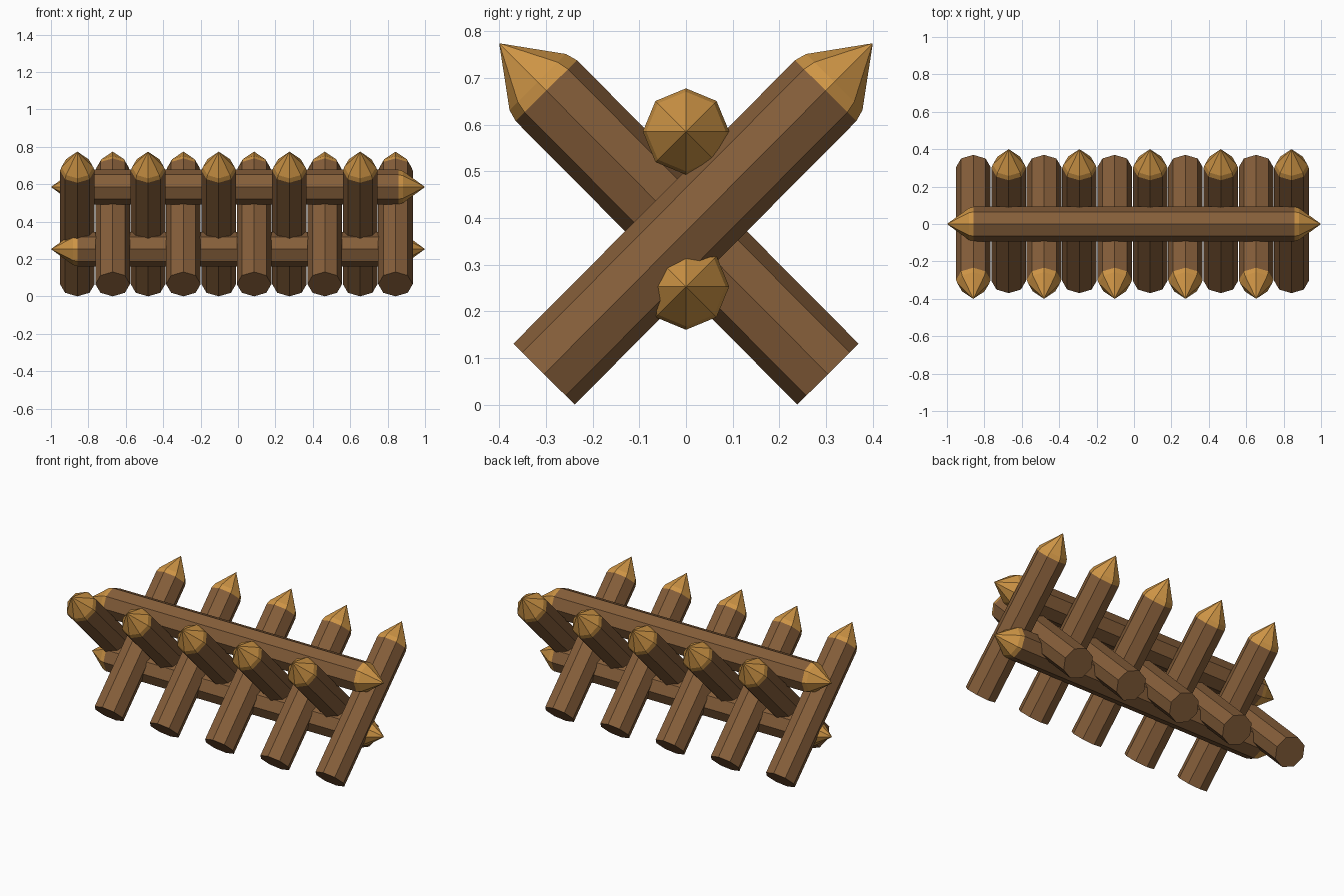
import bpy, bmesh, math
from mathutils import Vector, Matrix

if "Cube" in bpy.data.objects:
    bpy.data.objects.remove(bpy.data.objects["Cube"])

SIDES, R = 8, 0.0925
TIP = 0.143          # length of a sharpened point
SHOULDER = 0.026     # short bevel where the point begins


def material(name, color):
    m = bpy.data.materials.new(name)
    m.diffuse_color = (*color, 1)
    m.use_nodes = True
    m.node_tree.nodes["Principled BSDF"].inputs["Base Color"].default_value = m.diffuse_color
    return m


bark = material("bark", (0.235, 0.112, 0.042))
cut_wood = material("cut_wood", (0.62, 0.30, 0.06))


def log(name, start, end, both_ends):
    """Eight-sided log from start to end, sharpened at the end (or both ends)."""
    start, end = Vector(start), Vector(end)
    axis = (end - start).normalized()
    length = (end - start).length
    # sideways direction gives the octagon a corner on each main axis
    side = Vector((1, 0, 0)) if abs(axis.x) < 0.5 else Vector((0, 1, 0))
    up = axis.cross(side)
    bm = bmesh.new()

    def ring(d, r):
        return [bm.verts.new(start + axis * d + r * (math.cos(a) * side + math.sin(a) * up))
                for a in (i * math.tau / SIDES for i in range(SIDES))]

    def point(d):
        return [bm.verts.new(start + axis * d)] * SIDES

    # sections along the log
    rings = [ring(length - TIP, R), ring(length - TIP + SHOULDER, R * 0.92), point(length)]
    if both_ends:
        rings = [point(0), ring(TIP - SHOULDER, R * 0.92), ring(TIP, R)] + rings
        body = 2
    else:
        rings = [ring(0, R)] + rings
        body = 0
        bm.faces.new(rings[0])
    for k in range(len(rings) - 1):
        a, b = rings[k], rings[k + 1]
        for i in range(SIDES):
            j = (i + 1) % SIDES
            f = bm.faces.new(list(dict.fromkeys((a[i], a[j], b[j], b[i]))))
            f.material_index = 0 if k == body else 1
    bmesh.ops.recalc_face_normals(bm, faces=bm.faces)
    mesh = bpy.data.meshes.new(name)
    bm.to_mesh(mesh)
    bm.free()
    mesh.materials.append(bark)
    mesh.materials.append(cut_wood)
    ob = bpy.data.objects.new(name, mesh)
    bpy.context.collection.objects.link(ob)
    return ob


# crossed stakes, leaning alternately to the front and the back
for i in range(10):
    x = -0.859 + i * 0.189
    s = -1 if i % 2 == 0 else 1
    log(f"stake_{i + 1}", (x, -0.304 * s, 0.0655), (x, 0.40 * s, 0.774), False)

# horizontal rails in the upper and lower crotch of the stakes
log("upper_rail", (-1, 0, 0.585), (1, 0, 0.585), True)
log("lower_rail", (-1, 0, 0.253), (1, 0, 0.253), True)
